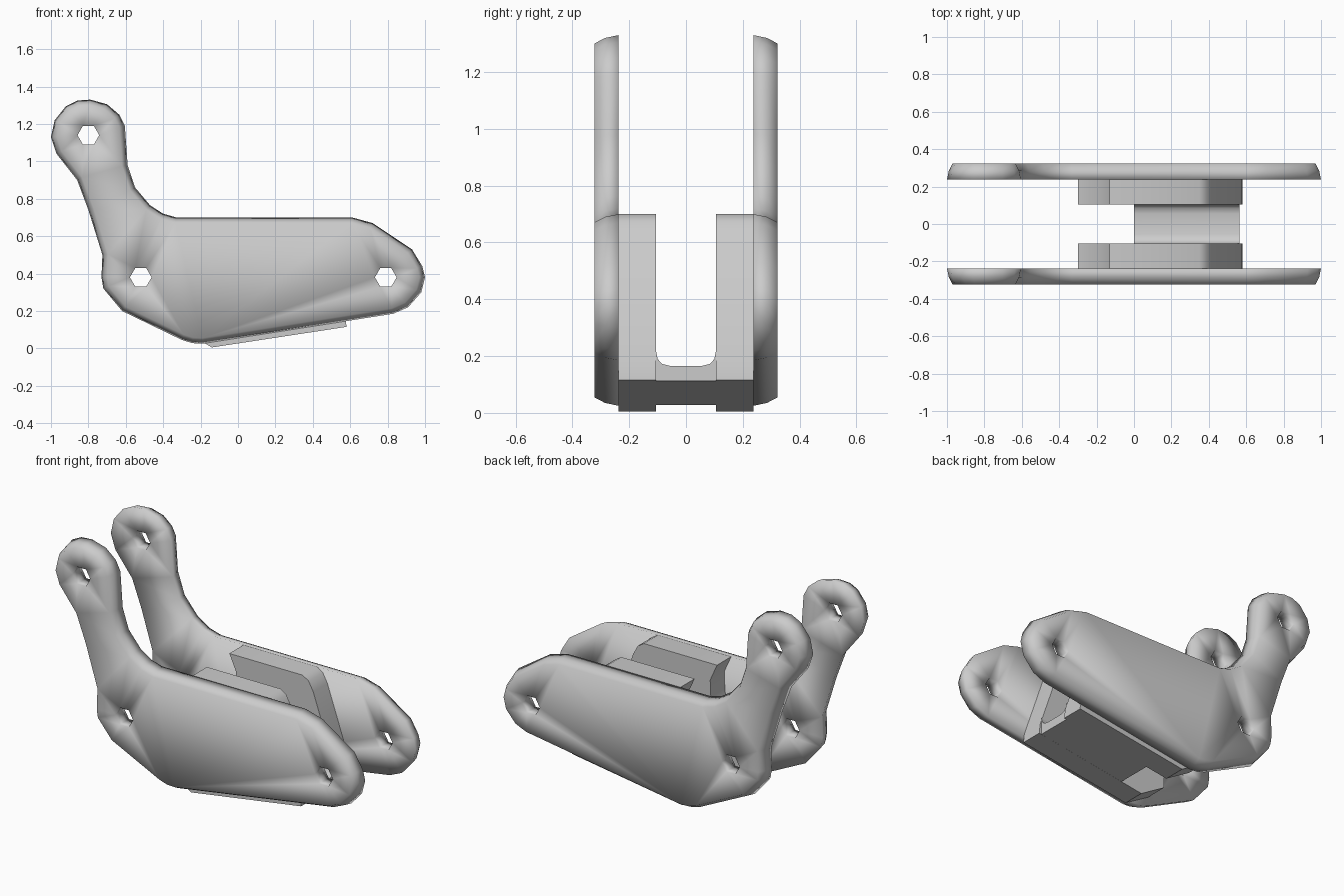
import bpy, bmesh, math
from mathutils import Vector

if "Cube" in bpy.data.objects:
    bpy.data.objects.remove(bpy.data.objects["Cube"])


def finish(bm, name, smooth_all=False):
    bmesh.ops.recalc_face_normals(bm, faces=bm.faces[:])
    me = bpy.data.meshes.new(name)
    bm.to_mesh(me)
    bm.free()
    ob = bpy.data.objects.new(name, me)
    bpy.context.collection.objects.link(ob)
    bpy.ops.object.select_all(action='DESELECT')
    ob.select_set(True)
    bpy.context.view_layer.objects.active = ob
    if smooth_all:
        bpy.ops.object.shade_smooth()
    else:
        bpy.ops.object.shade_smooth_by_angle(angle=math.radians(35))
    return ob


def inset(points, d):
    # move a clockwise outline inwards by d
    out = []
    n = len(points)
    for i in range(n):
        a, p, b = (Vector(points[(i + k) % n]) for k in (-1, 0, 1))
        u, v = (p - a).normalized(), (b - p).normalized()
        m = (Vector((u.y, -u.x)) + Vector((v.y, -v.x))).normalized()
        out.append(p + m * d)
    return out


def plate(name, loops, rings, smooth_all=False):
    # loops[0] is the outline, the rest are holes; rings are (y, inset) pairs
    bm = bmesh.new()
    caps = {0: [], len(rings) - 1: []}
    for k, loop in enumerate(loops):
        prev = None
        for r, (y, d) in enumerate(rings):
            pts = inset(loop, d) if k == 0 else loop
            vs = [bm.verts.new((p[0], y, p[1])) for p in pts]
            n = len(vs)
            if r in caps:
                caps[r] += [bm.edges.new((vs[i], vs[(i + 1) % n])) for i in range(n)]
            if prev:
                for i in range(n):
                    j = (i + 1) % n
                    bm.faces.new((prev[i], prev[j], vs[j], vs[i]))
            prev = vs
    for edges in caps.values():
        bmesh.ops.triangle_fill(bm, edges=edges, use_beauty=True)
    return finish(bm, name, smooth_all)


def hole(x, z, r=0.058, n=6):
    return [(x + r * math.cos(math.tau * i / n), z + r * math.sin(math.tau * i / n))
            for i in range(n)]


# side plate outline, clockwise from the top of the arm
outline = [(-.79, 1.33), (-.70, 1.305), (-.635, 1.25), (-.605, 1.19), (-.59, .98),
           (-.55, .86), (-.47, .765), (-.40, .72), (-.33, .70), (.61, .70), (.72, .67),
           (.93, .53), (.985, .44), (1.0, .38), (.98, .30), (.91, .22), (.83, .185),
           (-.19, .025), (-.245, .028), (-.30, .045), (-.62, .20), (-.72, .32),
           (-.73, .38), (-.725, .50), (-.80, .74), (-.86, .90), (-.97, 1.04),
           (-1.0, 1.13), (-.98, 1.22), (-.92, 1.295), (-.86, 1.325)]
holes = [hole(-.80, 1.14), hole(-.52, .38), hole(.79, .38)]

# channel wall outline with a low rear foot and a sloping front
wall = [(-.13, .70), (.35, .70), (.39, .675), (.42, .62), (.575, .17), (.58, .115),
        (-.14, .005), (-.30, .10), (-.30, .20), (-.22, .25), (-.14, .35),
        (-.09, .48), (-.085, .60)]

for s, side in ((-1, "front"), (1, "back")):
    plate(side + "_side_plate", [outline] + holes,
          [(s * .237, 0), (s * .285, .01), (s * .323, .03)], True)
    plate(side + "_channel_wall", [wall], [(s * .105, 0), (s * .238, 0)])

# channel floor: a rounded trough section lofted along x
bm = bmesh.new()
sections = []
for x, bottom, top in ((0.0, .027, .085), (.565, .113, .165)):
    half = [(.105, bottom), (.105, top + .05), (.10, top + .025), (.085, top + .008),
            (.055, top)]
    pts = half + [(-y, z) for y, z in reversed(half)]
    sections.append([bm.verts.new((x, y, z)) for y, z in pts])
a, b = sections
for i in range(len(a)):
    j = (i + 1) % len(a)
    bm.faces.new((a[i], a[j], b[j], b[i]))
for sec in sections:
    bm.faces.new(sec)
finish(bm, "channel_floor")
